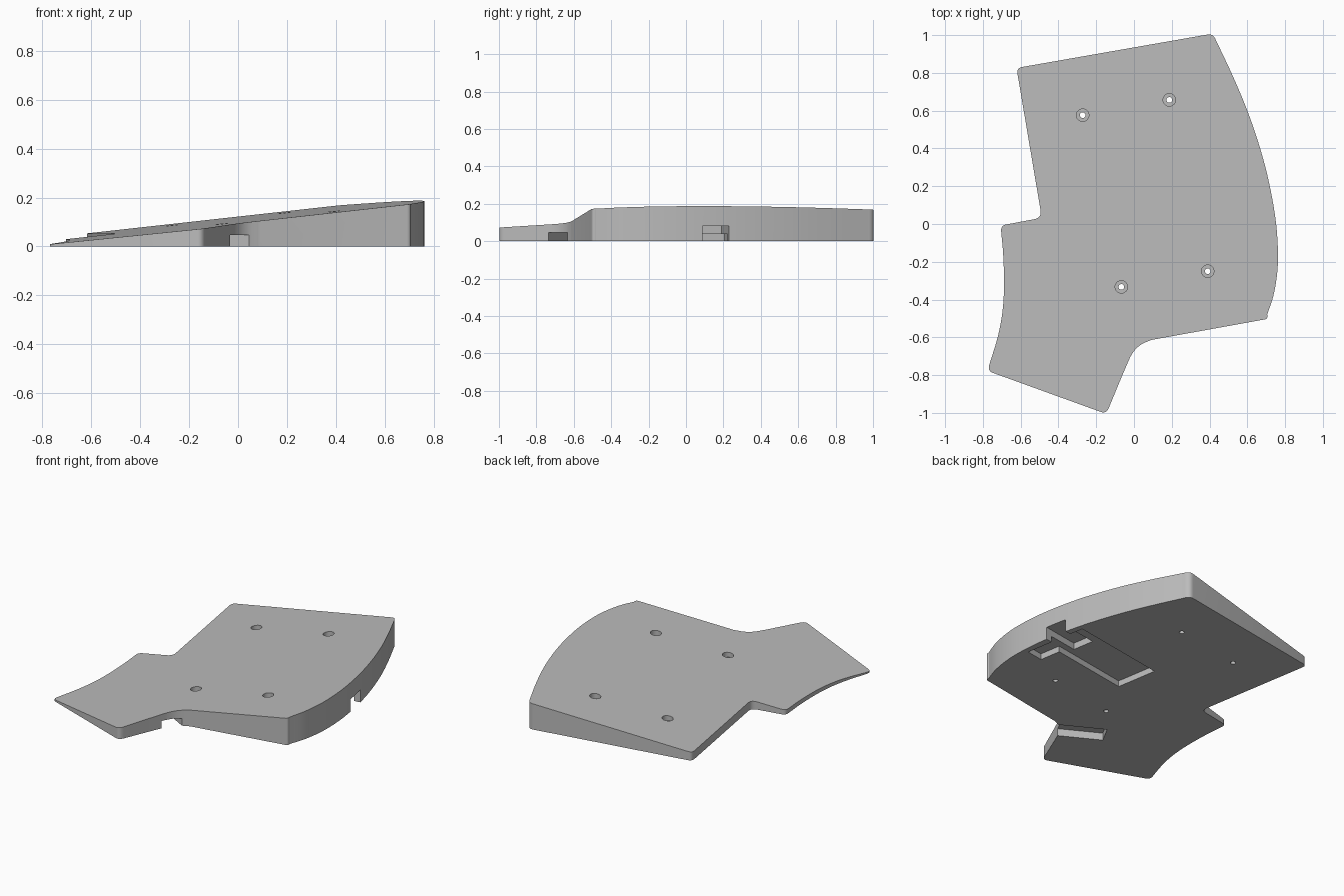
import bpy, bmesh, math
from mathutils import Vector, Matrix

cube = bpy.data.objects.get("Cube")
if cube:
    bpy.data.objects.remove(cube, do_unlink=True)

grey = bpy.data.materials.new("plain grey")
grey.use_nodes = True
grey.diffuse_color = (0.5, 0.5, 0.5, 1)
grey.node_tree.nodes["Principled BSDF"].inputs["Base Color"].default_value = (0.5, 0.5, 0.5, 1)


def top_z(x, y):
    """Height of the sloping top plane."""
    return 0.106 + 0.108 * x + 0.0175 * y


def curved(points, steps=6):
    """Smooth curve through the points."""
    p = [Vector(c) for c in points]
    p = [2 * p[0] - p[1]] + p + [2 * p[-1] - p[-2]]
    out = []
    for a, b, c, d in zip(p, p[1:], p[2:], p[3:]):
        for i in range(steps):
            t = i / steps
            out.append(0.5 * (2 * b + (c - a) * t + (2 * a - 5 * b + 4 * c - d) * t * t
                              + (3 * b - a - 3 * c + d) * t ** 3))
    return out + [p[-2]]


def fillet(before, corner, after, reach, steps=6):
    """Rounded corner starting and ending at a distance from the corner."""
    c = Vector(corner)
    a = c + (Vector(before) - c).normalized() * reach
    b = c + (Vector(after) - c).normalized() * reach
    return [a.lerp(c, i / steps).lerp(c.lerp(b, i / steps), i / steps) for i in range(steps + 1)]


def new_object(name, bm):
    bmesh.ops.recalc_face_normals(bm, faces=bm.faces)
    mesh = bpy.data.meshes.new(name)
    bm.to_mesh(mesh)
    bm.free()
    mesh.materials.append(grey)
    obj = bpy.data.objects.new(name, mesh)
    bpy.context.collection.objects.link(obj)
    return obj


def prism(name, outline, low, high):
    """Upright solid; low and high give the end heights at (x, y)."""
    bm = bmesh.new()
    bottom = [bm.verts.new((x, y, low(x, y))) for x, y in outline]
    top = [bm.verts.new((x, y, high(x, y))) for x, y in outline]
    bm.faces.new(bottom[::-1])
    bm.faces.new(top)
    n = len(outline)
    for i in range(n):
        j = (i + 1) % n
        bm.faces.new((bottom[i], bottom[j], top[j], top[i]))
    return new_object(name, bm)


# Corners of the plate outline
back_left, back_right = (0.418, 1.008), (-0.622, 0.826)
inner, ear = (-0.488, 0.033), (-0.705, -0.008)
toe_right, toe_left = (-0.775, -0.778), (-0.148, -1.005)
front_left, waist = (0.71, -0.502), (0.02, -0.63)

# Curved sides
bulge = [(0.705, -0.48), (0.738, -0.38), (0.758, -0.26), (0.762, -0.14), (0.75, 0.02),
         (0.717, 0.21), (0.668, 0.4), (0.6, 0.6), (0.52, 0.79), (0.432, 0.977)]
hollow = [(-0.703, -0.04), (-0.692, -0.17), (-0.688, -0.33), (-0.697, -0.47),
          (-0.722, -0.6), (-0.766, -0.745)]
neck = [(-0.132, -0.97), (-0.04, -0.75), (-0.005, -0.68), (0.035, -0.64), (0.09, -0.614)]

outline = (curved(bulge)
           + fillet(bulge[-1], back_left, back_right, 0.03)
           + fillet(back_left, back_right, inner, 0.03)
           + fillet(back_right, inner, ear, 0.04)
           + fillet(inner, ear, hollow[0], 0.028)
           + curved(hollow)
           + fillet(hollow[-1], toe_right, toe_left, 0.03)
           + fillet(toe_right, toe_left, neck[0], 0.03)
           + curved(neck)
           + fillet(neck[-1], front_left, bulge[0], 0.02))
plate = prism("wedge_plate", outline, lambda x, y: 0, top_z)

cutters = []
turn = Matrix.Rotation(math.radians(9.5), 2)


def pocket(name, s0, s1, t0, t1, height):
    """Underside pocket, square to the turned back edge."""
    corners = [turn @ Vector(c) for c in ((s0, t0), (s1, t0), (s1, t1), (s0, t1))]
    cutters.append(prism(name, corners, lambda x, y: -0.1, lambda x, y: height))


# Underside pockets and the cable exit on the left side
pocket("shallow_pocket", 0.05, 0.70, -0.075, 0.20, 0.038)
pocket("side_pocket", 0.585, 0.70, -0.215, -0.05, 0.038)
pocket("cable_exit", 0.50, 1.0, -0.035, 0.108, 0.08)

# Slot opening through the hollow front edge
slot = [(-0.27, -0.605), (0.105, -0.81), (0.165, -0.70), (-0.21, -0.495)]
cutters.append(prism("front_slot", slot, lambda x, y: -0.1, lambda x, y: 0.047))


# Counterbored screw holes
def disc(cx, cy, r):
    return [(cx + r * math.cos(i * math.tau / 32), cy + r * math.sin(i * math.tau / 32))
            for i in range(32)]


for hx, hy in ((-0.272, 0.576), (0.187, 0.657), (-0.067, -0.333), (0.39, -0.25)):
    floor = top_z(hx, hy) - 0.03
    cutters.append(prism("screw_hole", disc(hx, hy, 0.015),
                         lambda x, y: -0.1, lambda x, y: 0.4))
    cutters.append(prism("counterbore", disc(hx, hy, 0.033),
                         lambda x, y: floor, lambda x, y: 0.4))

# Cut everything out of the plate
bpy.context.view_layer.objects.active = plate
plate.select_set(True)
for cutter in cutters:
    cutter.hide_render = True
    mod = plate.modifiers.new(cutter.name, "BOOLEAN")
    mod.operation = "DIFFERENCE"
    mod.solver = "EXACT"
    mod.object = cutter
    bpy.ops.object.modifier_apply(modifier=mod.name)
for cutter in cutters:
    bpy.data.objects.remove(cutter, do_unlink=True)

bpy.ops.object.shade_smooth_by_angle(angle=math.radians(25))
